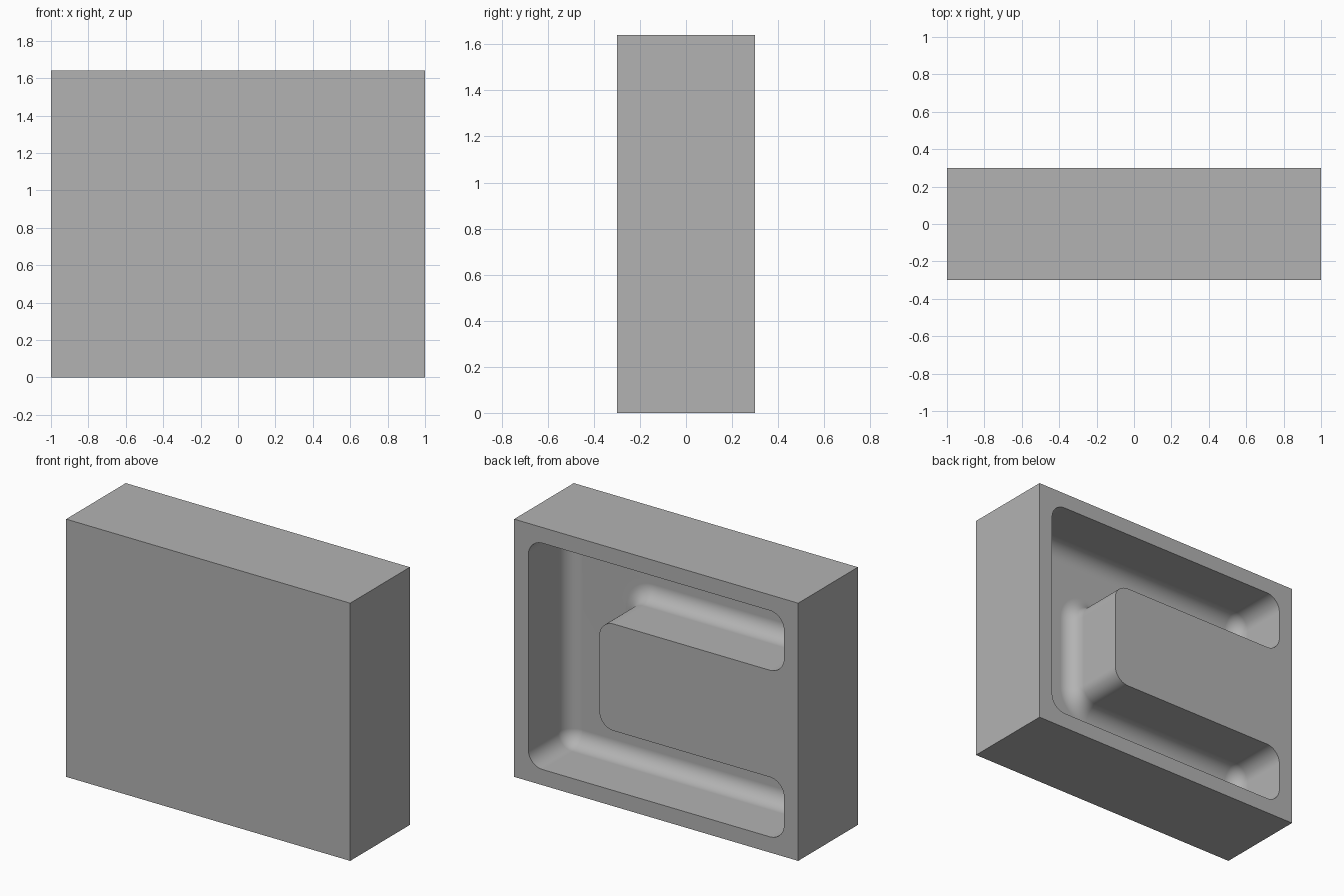
import bpy
import bmesh
from math import sin, cos, pi
from mathutils import Vector, Matrix

if "Cube" in bpy.data.objects:
    bpy.data.objects.remove(bpy.data.objects["Cube"], do_unlink=True)

WIDTH, DEPTH, HEIGHT = 2.0, 0.6, 1.64
BACK = DEPTH / 2
RIM, ARM, ISLAND_X = 0.1, 0.38, 0.4      # rim width, channel width, island end
POCKET, RADIUS, STEPS = 0.4, 0.1, 12     # pocket depth, corner and floor fillet

# Pocket outline (x, z): two horizontal channels joined by a vertical one
side = WIDTH / 2 - RIM
low, high = RIM, HEIGHT - RIM
outline = [Vector(p) for p in (
    (-side, low), (side, low), (side, high), (-side, high),
    (-side, high - ARM), (ISLAND_X, high - ARM),
    (ISLAND_X, low + ARM), (-side, low + ARM))]


def pocket_ring(bm, inset, depth):
    """Rounded outline moved inward by inset, at a depth below the back face."""
    ring = []
    for i, corner in enumerate(outline):
        d_in = (corner - outline[i - 1]).normalized()
        d_out = (outline[(i + 1) % len(outline)] - corner).normalized()
        turn = d_in.x * d_out.y - d_in.y * d_out.x
        centre = corner + (d_out - d_in) * RADIUS
        r = RADIUS - turn * inset
        for k in range(STEPS + 1):
            a = pi / 2 * k / STEPS
            p = centre + (d_in * sin(a) - d_out * cos(a)) * r
            ring.append(bm.verts.new((p.x, BACK - depth, p.y)))
    return ring


bm = bmesh.new()

# Outer block with an open back
bmesh.ops.create_cube(bm, size=1, matrix=Matrix.Translation((0, 0, HEIGHT / 2))
                      @ Matrix.Diagonal((WIDTH, DEPTH, HEIGHT, 1)))
bm.normal_update()
back = [f for f in bm.faces if f.normal.y > 0.9]
border = list(back[0].edges)
bmesh.ops.delete(bm, geom=back, context='FACES_ONLY')

# Pocket walls and rounded floor edge
rings = [pocket_ring(bm, 0, 0)]
for k in range(STEPS + 1):
    a = pi / 2 * k / STEPS
    rings.append(pocket_ring(bm, RADIUS * (1 - cos(a)),
                             POCKET - RADIUS + RADIUS * sin(a)))
for upper, lower in zip(rings, rings[1:]):
    for i in range(len(upper)):
        bm.faces.new((upper[i - 1], upper[i], lower[i], lower[i - 1]))

# Back rim and island top, then the pocket floor
rim = [bm.edges.get((rings[0][i - 1], rings[0][i])) for i in range(len(rings[0]))]
bmesh.ops.triangle_fill(bm, use_beauty=True, edges=border + rim)
bm.faces.new(rings[-1])
bmesh.ops.remove_doubles(bm, verts=bm.verts, dist=1e-5)
bmesh.ops.recalc_face_normals(bm, faces=bm.faces)

mesh = bpy.data.meshes.new("pocketed_block")
bm.to_mesh(mesh)
bm.free()
block = bpy.data.objects.new("pocketed_block", mesh)
bpy.context.collection.objects.link(block)

# Plain grey material
grey = bpy.data.materials.new("plain_grey")
grey.use_nodes = True
colour = (0.45, 0.45, 0.45, 1)
grey.diffuse_color = colour
grey.node_tree.nodes["Principled BSDF"].inputs["Base Color"].default_value = colour
mesh.materials.append(grey)

# Smooth fillets, sharp block edges
bpy.ops.object.select_all(action='DESELECT')
block.select_set(True)
bpy.context.view_layer.objects.active = block
bpy.ops.object.shade_smooth_by_angle(angle=pi / 6)
weighted = block.modifiers.new("flat_face_normals", 'WEIGHTED_NORMAL')
weighted.keep_sharp = True
